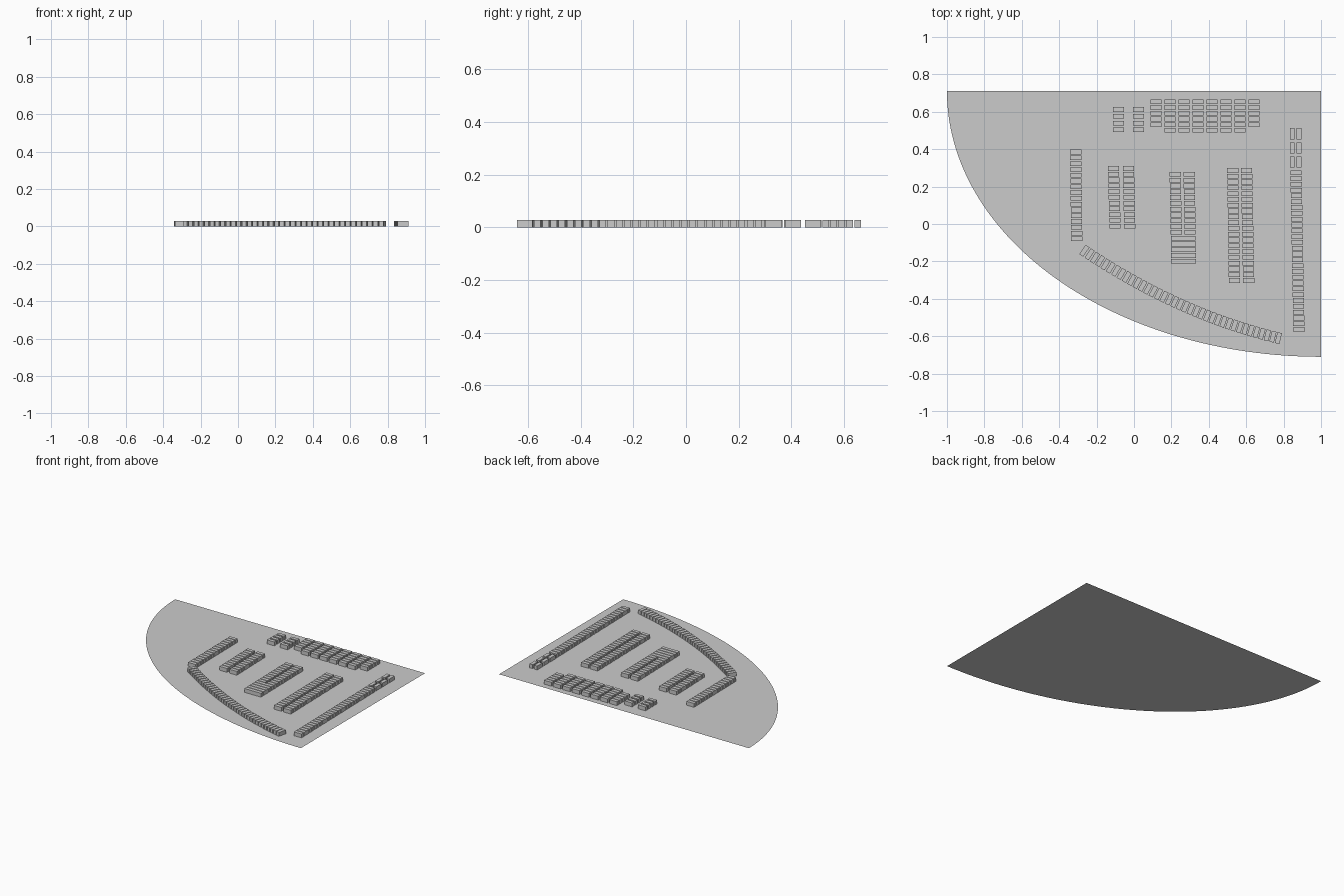
import bpy, bmesh, math
from mathutils import Matrix, Vector

if "Cube" in bpy.data.objects:
    bpy.data.objects.remove(bpy.data.objects["Cube"])

H = 0.028      # stall block height
L = 0.06       # stall block length
W = 0.025      # stall block width
P = 0.0306     # pitch along a row


def make_object(name, bm):
    bmesh.ops.recalc_face_normals(bm, faces=bm.faces)
    me = bpy.data.meshes.new(name)
    bm.to_mesh(me)
    bm.free()
    ob = bpy.data.objects.new(name, me)
    bpy.context.collection.objects.link(ob)
    return ob


def blocks(name, items):
    """items: (x, y, size x, size y, angle)"""
    bm = bmesh.new()
    for x, y, sx, sy, a in items:
        m = (Matrix.Translation((x, y, H / 2)) @ Matrix.Rotation(a, 4, 'Z')
             @ Matrix.Diagonal((sx, sy, H, 1)))
        bmesh.ops.create_cube(bm, size=1, matrix=m)
    return make_object(name, bm)


def column(x0, y_top, x1, y_bot, n, long_tail=0, side=0):
    """Row of n blocks running down; the last few may be longer toward one side."""
    pitch = (y_top - y_bot) / n
    out = []
    for i in range(n):
        t = i / (n - 1)
        extra = 0.008 if i >= n - long_tail else 0
        out.append((x0 + (x1 - x0) * t + side * extra / 2,
                    y_top - pitch * (i + 0.5), L + extra, W, 0))
    return out


# ground sheet: quarter ellipse
bm = bmesh.new()
pts = [(1, 0.71)]
N = 64
for i in range(N + 1):
    a = math.pi / 2 * i / N
    pts.append((1 - 2 * math.cos(a), 0.71 - 1.42 * math.sin(a)))
bm.faces.new([bm.verts.new((x, y, 0)) for x, y in pts])
ground = make_object("ground_sheet", bm)
if ground.data.polygons[0].normal.z < 0:
    ground.data.flip_normals()

# back rows: eight columns of short stacks, outer ones one block shorter
items = []
for c in range(8):
    for r in range(5 if c in (0, 7) else 6):
        items.append((0.117 + 0.075 * c, 0.653 - 0.0305 * r, L, W, 0))
blocks("back_stalls", items)

# two loose stacks left of them
blocks("back_left_stalls", [(x, 0.612 - 0.0363 * r, L, W, 0)
                            for x in (-0.083, 0.024) for r in range(4)])

# single left row
blocks("left_row", column(-0.312, 0.40, -0.306, -0.095, 16))

# double rows in the middle
blocks("double_row_1", column(-0.110, 0.312, -0.101, -0.027, 11)
       + column(-0.030, 0.312, -0.023, -0.027, 11))
blocks("double_row_2", column(0.220, 0.281, 0.229, -0.215, 16, 5, 1)
       + column(0.295, 0.281, 0.302, -0.215, 16, 5, -1))
blocks("double_row_3", column(0.528, 0.302, 0.537, -0.318, 20)
       + column(0.602, 0.302, 0.613, -0.318, 20))

# right edge row with lengthwise pairs at its top
blocks("right_row", column(0.866, 0.29, 0.882, -0.58, 28))
blocks("right_pairs", [(x, y, W, L, 0) for x in (0.846, 0.882)
                       for y in (0.482, 0.406, 0.332)])

# curved row along the front edge
a, b, c = Vector((-0.265, -0.143)), Vector((0.24, -0.482)), Vector((0.772, -0.610))
n = 37
items = []
for i in range(n):
    t = i / (n - 1)
    p = a * (1 - t) ** 2 + b * 2 * t * (1 - t) + c * t * t
    d = (b - a) * (1 - t) + (c - b) * t
    items.append((p.x, p.y, W, L, math.atan2(d.y, d.x)))
blocks("curved_front_row", items)
